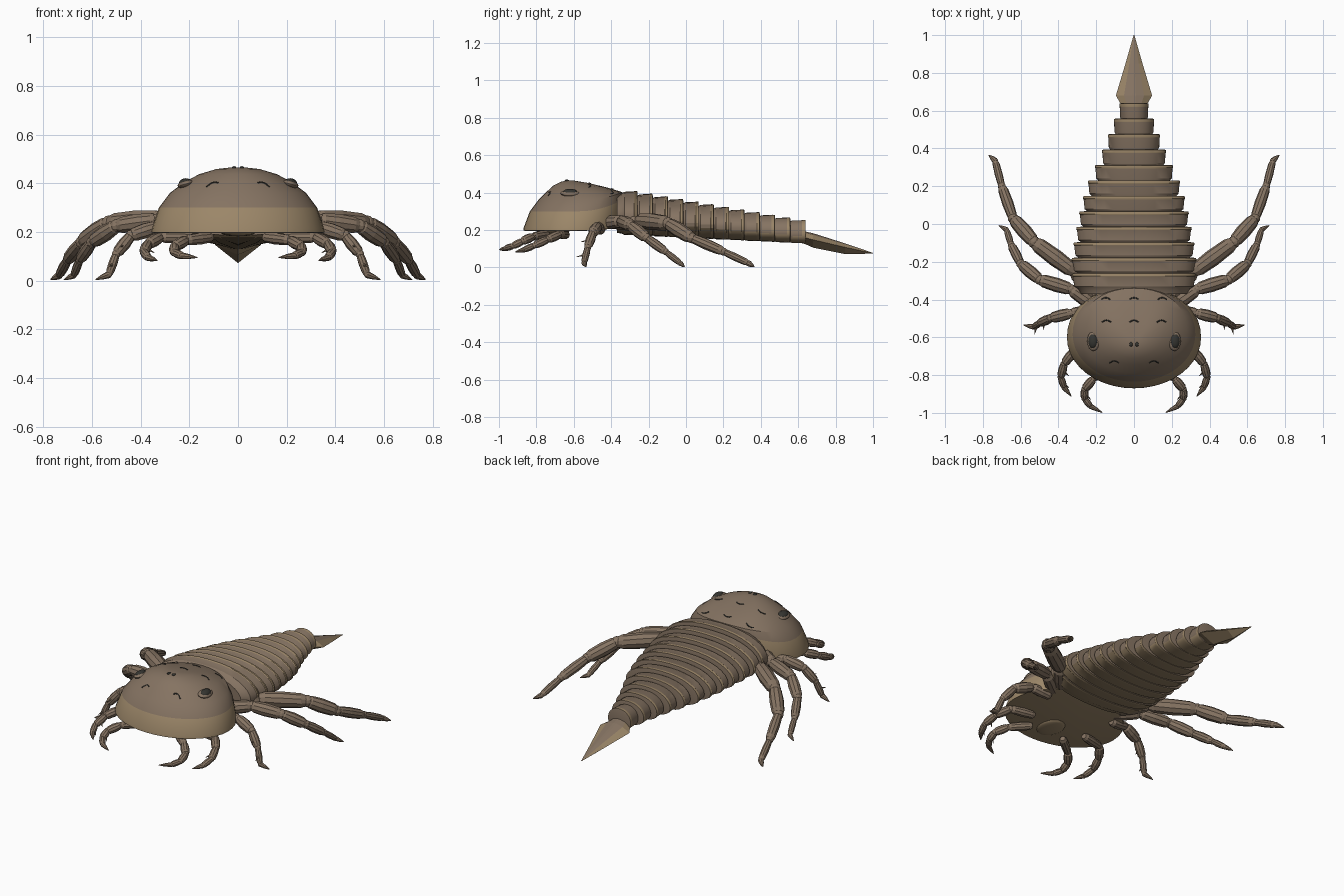
import bpy, bmesh, math
from mathutils import Vector, Matrix

if "Cube" in bpy.data.objects:
    bpy.data.objects.remove(bpy.data.objects["Cube"])

def material(name, rgb):
    m = bpy.data.materials.new(name)
    m.diffuse_color = (*rgb, 1)
    m.use_nodes = True
    m.node_tree.nodes["Principled BSDF"].inputs["Base Color"].default_value = m.diffuse_color
    return m

SHELL = material("shell_brown", (0.235, 0.172, 0.122))
TAN = material("shell_tan", (0.33, 0.24, 0.14))
DARK = material("dark", (0.035, 0.035, 0.03))

def loft(bm, rings, tan_strips=()):
    """Skin closed rings of points and cap both ends."""
    vs = [[bm.verts.new(p) for p in r] for r in rings]
    n = len(vs[0])
    for k in range(len(vs) - 1):
        for i in range(n):
            j = (i + 1) % n
            f = bm.faces.new((vs[k][i], vs[k][j], vs[k + 1][j], vs[k + 1][i]))
            f.material_index = 1 if k in tan_strips else 0
    bm.faces.new(vs[0])
    bm.faces.new(vs[-1])

def finish(bm, name, mats=(SHELL, TAN), smooth=None, mirror=False, tan_below=False):
    bmesh.ops.recalc_face_normals(bm, faces=bm.faces)
    if tan_below:
        for f in bm.faces:
            if f.normal.z < -0.35:
                f.material_index = 1
    me = bpy.data.meshes.new(name)
    bm.to_mesh(me)
    bm.free()
    ob = bpy.data.objects.new(name, me)
    bpy.context.collection.objects.link(ob)
    for m in mats:
        me.materials.append(m)
    if mirror:
        ob.modifiers.new("mirror", "MIRROR")
    if smooth:
        bpy.ops.object.select_all(action='DESELECT')
        ob.select_set(True)
        bpy.context.view_layer.objects.active = ob
        bpy.ops.object.shade_smooth_by_angle(angle=math.radians(smooth))
    return ob

def spow(v, e):
    return math.copysign(abs(v) ** e, v)

def tube(bm, a, b, profile, sides=10):
    """Round section along a-b; profile is (fraction, radius)."""
    a, b = Vector(a), Vector(b)
    q = (b - a).to_track_quat('Z', 'Y')
    rings = []
    for t, r in profile:
        c = a.lerp(b, t)
        rings.append([c + q @ Vector((r * math.cos(2 * math.pi * i / sides),
                                      r * math.sin(2 * math.pi * i / sides), 0))
                      for i in range(sides)])
    loft(bm, rings)

# Carapace: half width, front y, back y, front z, back z
levels = [(.335, -.85, -.35, .195, .215), (.355, -.87, -.335, .197, .22),
          (.354, -.868, -.333, .212, .26), (.325, -.835, -.335, .30, .365),
          (.28, -.79, -.34, .36, .402), (.22, -.745, -.37, .405, .412),
          (.16, -.71, -.42, .437, .427), (.09, -.67, -.51, .458, .449),
          (.03, -.635, -.59, .465, .463)]
rings = []
for w, yf, yb, zf, zb in levels:
    ring = []
    for i in range(40):
        a = 2 * math.pi * i / 40
        s = math.sin(a)
        e = 0.92 if s > 0 else 1.0
        z = zf + (zb - zf) * max(0, s) ** 2
        ring.append((w * spow(math.cos(a), e), (yf + yb) / 2 + (yb - yf) / 2 * spow(s, e), z))
    rings.append(ring)
bm = bmesh.new()
loft(bm, rings, tan_strips=(0, 1, 2))
finish(bm, "carapace", smooth=24, tan_below=True)

# Twelve overlapping body rings
half = [.325, .328, .318, .303, .288, .268, .242, .205, .168, .137, .106, .076]
y0, step = -.34, .0817
for k, w in enumerate(half):
    t = k / 11
    top, bot = .408 - .155 * t, .172 - .042 * t
    mid = bot + (top - bot) * .42
    ya = y0 + k * step
    rings = []
    for y, s in ((ya - .03, .86), (ya - .004, .91), (ya + .010, .975), (ya + .062, .995),
                 (ya + .066, 1.01), (ya + .079, 1.0), (ya + .081, .9)):
        ring = []
        for i in range(32):
            a = 2 * math.pi * i / 32
            c, h = math.cos(a), math.sin(a)
            zz = (top - mid) * h if h > 0 else (mid - bot) * spow(h, .85)
            ring.append((w * s * spow(c, .9), y, mid + zz * s))
        rings.append(ring)
    bm = bmesh.new()
    loft(bm, rings, tan_strips=(3, 4))
    finish(bm, f"body_ring_{k + 1}", smooth=25, tan_below=True)

# Tail spike with flat ridge, side flanges and a keel
rings = []
for y, w, z, up, down in ((.60, .055, .165, .03, .03), (.635, .07, .16, .033, .034),
                          (.68, .096, .148, .035, .042), (.85, .045, .108, .021, .036),
                          (1.0, .002, .076, .002, .002)):
    rings.append([(w, y, z), (w * .55, y, z + up * .75), (w * .1, y, z + up),
                  (-w * .1, y, z + up), (-w * .55, y, z + up * .75), (-w, y, z),
                  (0, y, z - down)])
bm = bmesh.new()
loft(bm, rings)
bm.faces.ensure_lookup_table()
for k in range(4):
    for i in (0, 4):
        bm.faces[k * 7 + i].material_index = 1
finish(bm, "tail_spike", tan_below=True)

# Legs: joint points, last one is the claw tip, then radii of each section
legs = {
    "rear_legs": ([(.2, -.38, .235), (.32, -.25, .252), (.53, -.095, .235), (.64, .03, .158),
                   (.70, .20, .085), (.735, .335, .022), (.77, .365, .004)],
                  [.04, .046, .040, .030, .021]),
    "fourth_legs": ([(.2, -.44, .235), (.335, -.345, .248), (.50, -.295, .225), (.60, -.21, .158),
                     (.65, -.11, .085), (.675, -.03, .022), (.715, -.008, .004)],
                    [.038, .038, .034, .026, .018]),
    "third_legs": ([(.22, -.455, .2), (.335, -.472, .22), (.44, -.498, .185), (.50, -.525, .11),
                    (.53, -.545, .025), (.585, -.535, .004)],
                   [.030, .032, .026, .019]),
    "second_legs": ([(.18, -.64, .175), (.32, -.675, .178), (.370, -.74, .150), (.388, -.81, .118),
                     (.37, -.865, .095), (.332, -.912, .083)],
                    [.026, .026, .023, .019]),
    "first_legs": ([(.11, -.74, .178), (.215, -.82, .165), (.262, -.875, .140), (.262, -.925, .115),
                    (.23, -.965, .102), (.168, -.998, .095)],
                   [.025, .025, .022, .018]),
}
for name, (pts, radii) in legs.items():
    bm = bmesh.new()
    for k, r in enumerate(radii):
        tube(bm, pts[k], pts[k + 1], [(-.02, r * .6), (.10, r * .88), (.45, r), (.86, r * .9), (1, r * .62)])
        # Joint bulb
        bmesh.ops.create_uvsphere(bm, u_segments=10, v_segments=6, radius=r * .72,
                                  matrix=Matrix.Translation(pts[k + 1]))
    r = radii[-1]
    tube(bm, pts[-2], pts[-1], [(0, r * .8), (.5, r * .55), (1, .002)], 8)
    # Paired spines on the short front legs
    if len(radii) == 4:
        for k in (2, 3):
            p = Vector(pts[k]).lerp(Vector(pts[k + 1]), .5)
            side = Vector((-.035, -.03, -.02)) if name != "third_legs" else Vector((.012, -.05, -.01))
            tube(bm, p, p + side, [(0, .009), (1, .001)], 6)
    finish(bm, name, mirror=True)

def dome(name, loc, scale, mat, mirror=True, tilt=0):
    bm = bmesh.new()
    m = Matrix.Translation(loc) @ Matrix.Rotation(tilt, 4, 'Y') @ Matrix.Diagonal((*scale, 1))
    bmesh.ops.create_uvsphere(bm, u_segments=20, v_segments=10, radius=1, matrix=m)
    finish(bm, name, (mat,), smooth=40, mirror=mirror)

# Eyes with brown sockets, and the tiny central eyes
dome("eye_sockets", (.215, -.62, .397), (.034, .052, .016), SHELL, tilt=.25)
dome("eyes", (.218, -.62, .403), (.025, .038, .017), DARK, tilt=.25)
dome("central_eyes", (.016, -.637, .464), (.009, .012, .006), DARK)

# Mouth plate under the head
dome("mouth_plate", (0, -.71, .196), (.07, .09, .014), TAN, mirror=False)

# Crescent ridges on the carapace
bpy.context.view_layer.update()
shell = bpy.data.objects["carapace"]
def on_shell(x, y):
    hit, p, n, i = shell.ray_cast(Vector((x, y, 1)), Vector((0, 0, -1)))
    return p
bm = bmesh.new()
for x, y in ((0, -.40), (.15, -.40), (0, -.52), (.145, -.52), (.105, -.735)):
    for sx in ((1, -1) if x else (1,)):
        arc = [on_shell(sx * x + d * .024, y + .010 * (1 - d * d)) for d in (-1, -.5, 0, .5, 1)]
        for a, b in zip(arc, arc[1:]):
            tube(bm, a, b, [(0, .0035), (1, .0035)], 6)
finish(bm, "carapace_ridges", (DARK,))
